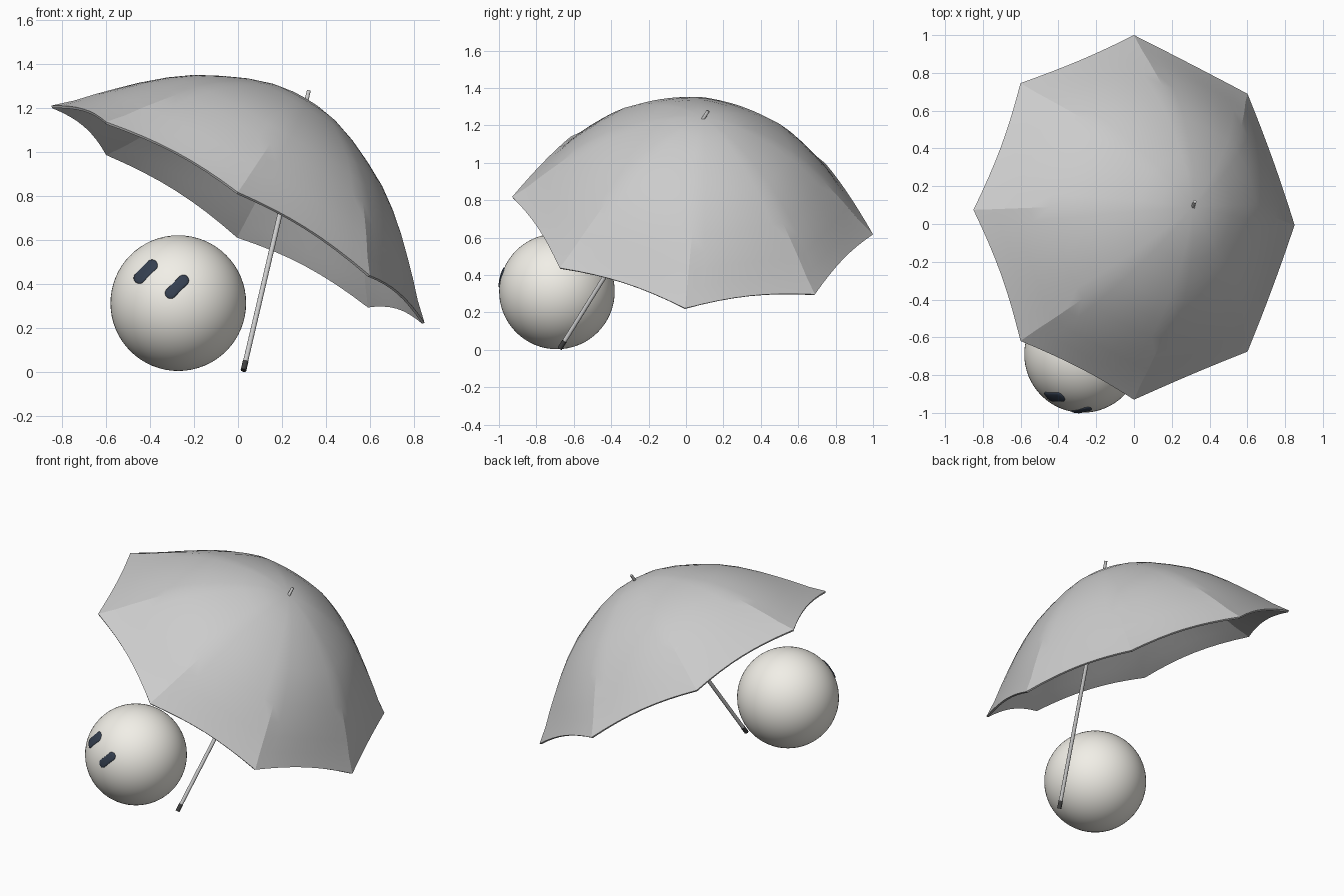
import bpy, bmesh, math
from mathutils import Vector

if "Cube" in bpy.data.objects:
    bpy.data.objects.remove(bpy.data.objects["Cube"])


def material(name, rgb):
    m = bpy.data.materials.new(name)
    m.diffuse_color = (*rgb, 1)
    m.use_nodes = True
    m.node_tree.nodes["Principled BSDF"].inputs["Base Color"].default_value = m.diffuse_color
    return m


def finish(name, bm, mat=None):
    me = bpy.data.meshes.new(name)
    bm.to_mesh(me)
    bm.free()
    ob = bpy.data.objects.new(name, me)
    bpy.context.collection.objects.link(ob)
    if mat:
        me.materials.append(mat)
    return ob


cream = material("cream", (0.88, 0.86, 0.80))
navy = material("navy", (0.035, 0.05, 0.08))
dark = material("dark_grey", (0.05, 0.05, 0.05))

# Canopy: eight softly puffed panels swept from the apex to the tilted rim
C = Vector((0, 0.035, 0.717))
A = Vector((0.85, -0.04, -0.495))
B = Vector((0, 0.965, -0.10))
N = A.cross(B).normalized()
PROFILE = [(0, .612), (.09, .606), (.18, .59), (.29, .553), (.40, .502), (.51, .443),
           (.61, .372), (.70, .295), (.78, .218), (.85, .148), (.92, .073), (1, 0)]
SEG = 8


def canopy_point(i, r, h):
    ang = 2 * math.pi * i / (8 * SEG)
    s = (i % SEG) / SEG
    bulge = 4 * s * (1 - s)
    chord = math.cos(math.pi / 8) / math.cos((s - 0.5) * math.pi / 4)
    f = chord + (1 - chord) * 0.7 * (1 - r ** 3) - 0.008 * r ** 4 * bulge
    lift = 0.03 * r ** 3 * bulge
    return C + (A * math.cos(ang) + B * math.sin(ang)) * (r * f) + N * (h + lift)


bm = bmesh.new()
apex = bm.verts.new(C + N * PROFILE[0][1])
n = 8 * SEG
rings = [[bm.verts.new(canopy_point(i, r, h)) for i in range(n)] for r, h in PROFILE[1:]]
for i in range(n):
    j = (i + 1) % n
    bm.faces.new((apex, rings[0][i], rings[0][j]))
    for p, q in zip(rings, rings[1:]):
        bm.faces.new((p[i], q[i], q[j], p[j]))
bm.normal_update()
canopy = finish("canopy", bm)
cloth = canopy.modifiers.new("thickness", 'SOLIDIFY')
cloth.thickness = 0.012
cloth.offset = -1
bpy.context.view_layer.objects.active = canopy
canopy.select_set(True)
bpy.ops.object.modifier_apply(modifier=cloth.name)
# Crisp hem and rib seams, smooth panels
bpy.ops.object.shade_smooth_by_angle(angle=math.radians(14))
canopy.select_set(False)


# Shaft, top tip and end cap
def rod(name, p, q, radius, mat=None):
    p, q = Vector(p), Vector(q)
    bpy.ops.mesh.primitive_cylinder_add(vertices=20, radius=radius, depth=(q - p).length,
                                        location=(p + q) / 2)
    ob = bpy.context.object
    ob.name = name
    ob.rotation_euler = (q - p).to_track_quat('Z', 'Y').to_euler()
    bpy.ops.object.shade_smooth_by_angle(angle=math.radians(40))
    if mat:
        ob.data.materials.append(mat)


foot = Vector((0.025, -0.675, 0.006))
top = Vector((0.312, 0.092, 1.235))
rod("shaft", foot.lerp(top, 0.03), top, 0.0115)
rod("top_tip", top.lerp(foot, 0.03), foot.lerp(top, 1.035), 0.009)
rod("shaft_end_cap", foot, foot.lerp(top, 0.033), 0.013, dark)

# Ball
R = 0.309
BALL = Vector((-0.272, -0.69, R + 0.003))
bpy.ops.mesh.primitive_uv_sphere_add(segments=64, ring_count=32, radius=R, location=BALL)
ball = bpy.context.object
ball.name = "ball"
bpy.ops.object.shade_smooth()
ball.data.materials.append(cream)


# Eyes: slanted capsules wrapped on the front of the ball
def eye(name, cx, cz):
    half, w = 0.041, 0.025
    outline = []
    for k in range(32):
        a = 2 * math.pi * (k + 0.5) / 32
        outline.append((w * math.cos(a) + math.copysign(half, math.cos(a)), w * math.sin(a)))

    def place(u, v, radius):
        x = cx - BALL.x + (u - v) * math.sqrt(0.5)
        z = cz - BALL.z + (u + v) * math.sqrt(0.5)
        d = Vector((x, -math.sqrt(R * R - x * x - z * z), z))
        return BALL + d.normalized() * radius

    bm = bmesh.new()
    mid = bm.verts.new(place(0, 0, R + 0.006))
    layers = [(0.35, 0.006), (0.7, 0.006), (0.92, 0.005), (1, 0.002), (1, -0.01)]
    loops = [[bm.verts.new(place(u * s, v * s, R + o)) for u, v in outline] for s, o in layers]
    for i in range(32):
        j = (i + 1) % 32
        bm.faces.new((mid, loops[0][i], loops[0][j]))
        for p, q in zip(loops, loops[1:]):
            bm.faces.new((p[i], q[i], q[j], p[j]))
    for f in bm.faces:
        f.smooth = True
    finish(name, bm, navy)


eye("eye_left", -0.42, 0.455)
eye("eye_right", -0.278, 0.386)
